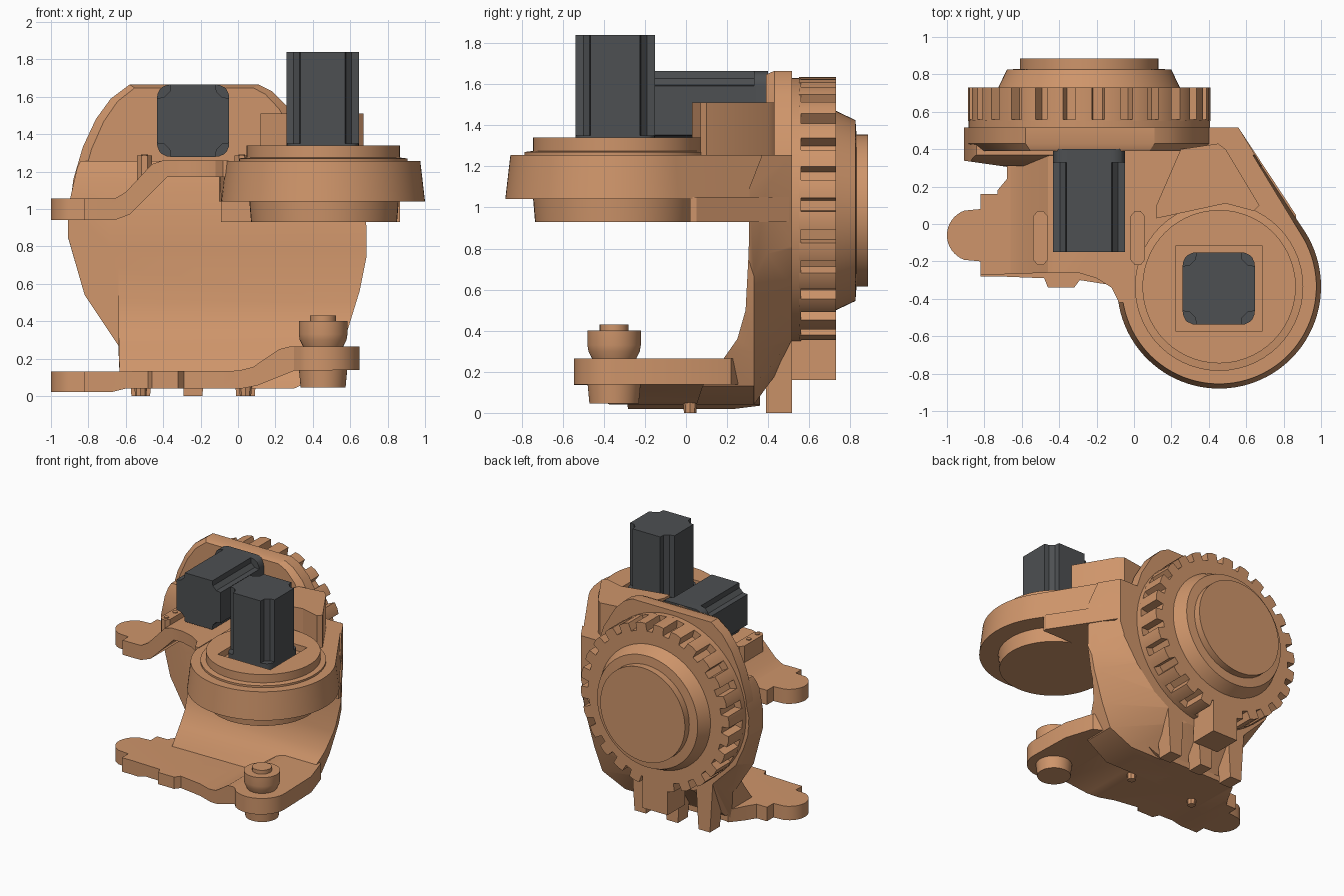
import bpy, bmesh
from math import sin, cos, radians, pi


def material(name, rgb):
    m = bpy.data.materials.new(name)
    m.diffuse_color = (*rgb, 1)
    return m


COPPER = material("copper_paint", (0.62, 0.30, 0.145))
DARK = material("dark_metal", (0.075, 0.08, 0.085))


def place(axis, p, w):
    u, v = p
    return {'z': (u, v, w), 'y': (u, w, v), 'x': (w, u, v)}[axis]


def loft(name, axis, sections, mat=COPPER):
    """Solid through sections (offset, outline) stacked along an axis."""
    bm = bmesh.new()
    rings = [[bm.verts.new(place(axis, p, w)) for p in pts] for w, pts in sections]
    for a, b in zip(rings, rings[1:]):
        for i in range(len(a)):
            j = (i + 1) % len(a)
            bm.faces.new((a[i], a[j], b[j], b[i]))
    bm.faces.new(rings[0])
    bm.faces.new(rings[-1])
    bmesh.ops.recalc_face_normals(bm, faces=bm.faces)
    me = bpy.data.meshes.new(name)
    bm.to_mesh(me)
    bm.free()
    me.materials.append(mat)
    ob = bpy.data.objects.new(name, me)
    bpy.context.collection.objects.link(ob)
    return ob


def prism(name, axis, pts, a, b, mat=COPPER):
    return loft(name, axis, [(a, pts), (b, pts)], mat)


def arc(c, r, a0, a1, n):
    return [(c[0] + r * cos(radians(a0 + (a1 - a0) * i / n)),
             c[1] + r * sin(radians(a0 + (a1 - a0) * i / n))) for i in range(n + 1)]


def turned(name, axis, c, profile, n=56, mat=COPPER):
    return loft(name, axis, [(w, arc(c, r, 0, 360, n)[:-1]) for r, w in profile], mat)


def rect(x0, y0, x1, y1):
    return [(x0, y0), (x1, y0), (x1, y1), (x0, y1)]


def combine(ob, cutter, op='INTERSECT'):
    m = ob.modifiers.new("cut", 'BOOLEAN')
    m.object, m.operation, m.solver = cutter, op, 'EXACT'
    dg = bpy.context.evaluated_depsgraph_get()
    me = bpy.data.meshes.new_from_object(ob.evaluated_get(dg))
    ob.modifiers.clear()
    ob.data = me
    bpy.data.objects.remove(cutter)
    return ob


HUB = (0.455, -0.335)      # vertical axis, in xy
WHEEL = (-0.24, 0.985)     # rear wheel axis, in xz

# Rear plate, hugging the wheel below, with chamfered front edge
plate = [(-0.91, 0.93), (-0.88, 1.16), (-0.83, 1.33), (-0.76, 1.48), (-0.68, 1.59), (-0.58, 1.665),
         (0.11, 1.665), (0.18, 1.63), (0.26, 1.55), (0.36, 1.38), (0.42, 1.2)] + arc(WHEEL, 0.67, 0, -165, 24)
inset = [(-0.24 + (x + 0.24) * 0.92, 0.95 + (z - 0.95) * 0.975) for x, z in plate]
loft("rear_plate", 'y', [(0.39, inset), (0.43, plate), (0.515, plate)])

# Column joining upper and lower arms: concave front, back tapering in to the wheel
front = [(-0.63, 0.04), (-0.64, 0.27), (-0.82, 0.54), (-0.91, 0.85), (-0.91, 1.0),
         (-0.86, 1.22), (-0.84, 1.26), (0.69, 1.26), (0.69, 0.76), (0.65, 0.56),
         (0.57, 0.3), (0.5, 0.13), (0.3, 0.04)]
back = [(-0.42, 0.3), (-0.6, 0.4), (-0.8, 0.6), (-0.9, 0.85), (-0.91, 1.0),
        (-0.86, 1.22), (-0.84, 1.26), (0.69, 1.26), (0.52, 0.8), (0.4, 0.62),
        (0.24, 0.45), (0.1, 0.36), (-0.08, 0.3)]
column = loft("column", 'y', [(-0.1, front), (0.33, front), (0.52, back)])
combine(column, prism("cut_side", 'x', [(0.515, 0.0), (0.515, 1.255), (0.37, 1.255), (0.31, 1.1), (0.305, 0.78),
                                        (0.29, 0.5), (0.25, 0.36), (0.18, 0.26), (0.08, 0.13), (0.05, 0.04),
                                        (0.35, 0.04), (0.4, 0.0)], -1, 1))
combine(column, prism("cut_top", 'z', [(-0.92, 0.34), (-0.64, 0.3), (-0.63, -0.05), (0.69, -0.05),
                                       (0.69, 0.3), (0.55, 0.53), (-0.92, 0.53)], -0.1, 1.4))

# Round upper housing tapering upward, with diagonal flank
def housing(r):
    return arc(HUB, r, 33, -180, 56) + [(-0.1, 0.51), (0.55, 0.51)]


loft("upper_housing", 'z', [(1.04, housing(0.545)), (1.255, housing(0.52))])
prism("housing_underside", 'z', [(-0.09, 0.02), (0.865, 0.02), (0.865, 0.05), (0.565, 0.505), (-0.09, 0.505)], 0.93, 1.05)
turned("housing_lower_disc", 'z', (0.46, -0.345), [(0.39, 0.93), (0.4, 1.05)])
ring = turned("housing_top_ring", 'z', HUB, [(0.45, 1.24), (0.45, 1.27), (0.41, 1.275), (0.41, 1.34)])
combine(ring, prism("cut_recess", 'z', rect(0.225, -0.575, 0.685, -0.115), 1.29, 1.5), 'DIFFERENCE')
prism("raised_box", 'z', [(0.12, 0.03), (0.12, 0.1), (0.25, 0.4), (0.45, 0.43), (0.49, 0.4),
                          (0.67, 0.1), (0.64, 0.07), (0.49, 0.11)], 1.25, 1.51)

# Upper hinge arm, bent down to the left lobe
lobe = arc((-0.86, -0.06), 0.14, 110, 250, 16)
arm = prism("upper_arm", 'y', [(-1.02, 0.94), (-0.66, 0.94), (-0.58, 0.97), (-0.38, 1.17), (-0.05, 1.17),
                               (-0.05, 1.26), (-0.4, 1.26), (-0.46, 1.24), (-0.6, 1.09), (-0.66, 1.055),
                               (-1.02, 1.055)], -0.6, 0.6)
combine(arm, prism("cut_arm", 'z', lobe + [(-0.82, -0.2), (-0.82, -0.27), (-0.73, -0.27), (-0.45, -0.26),
                                           (-0.3, -0.26), (-0.2, -0.29), (-0.12, -0.34), (-0.08, -0.42),
                                           (-0.05, -0.42), (-0.05, 0.45), (-0.68, 0.45), (-0.68, 0.24),
                                           (-0.73, 0.18), (-0.73, 0.16), (-0.82, 0.16), (-0.82, 0.08)], 0, 2))

# Lower arm, ramping up to the pivot lobe
low = prism("lower_arm", 'y', [(-1.02, 0.02), (-0.68, 0.02), (-0.6, 0.04), (0.02, 0.04), (0.1, 0.055),
                               (0.3, 0.135), (0.7, 0.14), (0.7, 0.265), (0.28, 0.265), (0.22, 0.25),
                               (0.08, 0.155), (0.0, 0.135), (-1.02, 0.13)], -0.7, 0.6)
combine(low, prism("cut_low", 'z', lobe + [(-0.82, -0.2), (-0.82, -0.28), (-0.73, -0.28), (-0.48, -0.29),
                                           (-0.46, -0.34), (-0.32, -0.34), (-0.29, -0.3), (-0.1, -0.33),
                                           (0.3, -0.47)]
                   + arc((0.45, -0.345), 0.2, -125, 0, 16) + [(0.64, 0.0), (0.57, 0.22), (0.3, 0.36),
                                                              (-0.62, 0.36), (-0.68, 0.24), (-0.73, 0.16),
                                                              (-0.82, 0.16), (-0.82, 0.08)], -1, 1))
turned("pivot_foot", 'z', (0.455, -0.35), [(0.12, 0.045), (0.13, 0.15)])
turned("pivot_boss", 'z', (0.455, -0.35), [(0.1, 0.25), (0.125, 0.3), (0.13, 0.33), (0.13, 0.4),
                                           (0.07, 0.4), (0.07, 0.43)])

# Toothed rear wheel
turned("wheel_flange", 'y', WHEEL, [(0.645, 0.51), (0.645, 0.56)], 64)
TEETH, gear = 26, []
for i in range(TEETH):
    for f, r in ((0, 0.585), (0.35, 0.585), (0.4, 0.645), (0.7, 0.65), (0.97, 0.645)):
        a = 2 * pi * (i + f) / TEETH
        gear.append((WHEEL[0] + r * cos(a), WHEEL[1] + r * sin(a)))
prism("wheel_teeth", 'y', gear, 0.55, 0.73)
turned("wheel_cap", 'y', WHEEL, [(0.49, 0.72), (0.44, 0.825), (0.37, 0.83), (0.37, 0.885)], 64)

# Lugs and feet under the rear plate
for i, x in enumerate((-0.52, -0.24, 0.04)):
    loft(f"rear_foot_{i}", 'z', [(0.0, rect(x - 0.05, 0.39, x + 0.05, 0.515)),
                                 (0.4, rect(x - 0.075, 0.385, x + 0.075, 0.515))])
    if i != 1:
        turned(f"lower_pin_{i}", 'z', (x, 0.02), [(0.03, 0.0), (0.035, 0.06)], 8)
prism("wheel_bottom_block", 'z', rect(-0.35, 0.51, -0.13, 0.73), 0.16, 0.42)

# Motor brackets with two screws each
for i, x in enumerate((-0.5, 0.02)):
    c = 0.025
    x0, x1 = x - 0.04, x + 0.04
    prism(f"bracket_{i}", 'z', [(x0 + c, -0.22), (x1 - c, -0.22), (x1, -0.19), (x1, 0.04), (x1 - c, 0.07),
                                (x0 + c, 0.07), (x0, 0.04), (x0, -0.19)], 1.12, 1.285)
    for j, y in enumerate((-0.18, -0.07)):
        turned(f"bracket_screw_{i}_{j}", 'z', (x, y), [(0.018, 1.28), (0.018, 1.292)], 12)


# Motors: fluted square body with a rounded mounting flange
def motor(name, axis, c, flange, body):
    def outline(quarter):
        pts = []
        for k in range(4):
            for u, v in quarter:
                for _ in range(k):
                    u, v = -v, u
                pts.append((c[0] + u, c[1] + v))
        return pts
    flute = [(0.193, 0.12), (0.155, 0.125), (0.145, 0.135), (0.135, 0.145), (0.125, 0.155), (0.12, 0.193)]
    round_ = [(0.193, 0.12), (0.191, 0.14), (0.178, 0.168), (0.168, 0.178), (0.14, 0.191), (0.12, 0.193)]
    prism(name + "_body", axis, outline(flute), *body, DARK)
    prism(name + "_flange", axis, outline(round_), *flange, DARK)


motor("upright_motor", 'z', (0.453, -0.345), (1.285, 1.35), (1.34, 1.84))
motor("rear_motor", 'y', (-0.24, 1.472), (0.33, 0.4), (-0.15, 0.34))
turned("rear_motor_seat", 'y', (-0.24, 1.472), [(0.18, 0.36), (0.19, 0.4)])

# Smooth round walls, keep hard edges
bpy.ops.object.select_all(action='DESELECT')
for ob in bpy.context.collection.objects:
    ob.select_set(True)
    bpy.context.view_layer.objects.active = ob
bpy.ops.object.shade_smooth_by_angle(angle=radians(25))
